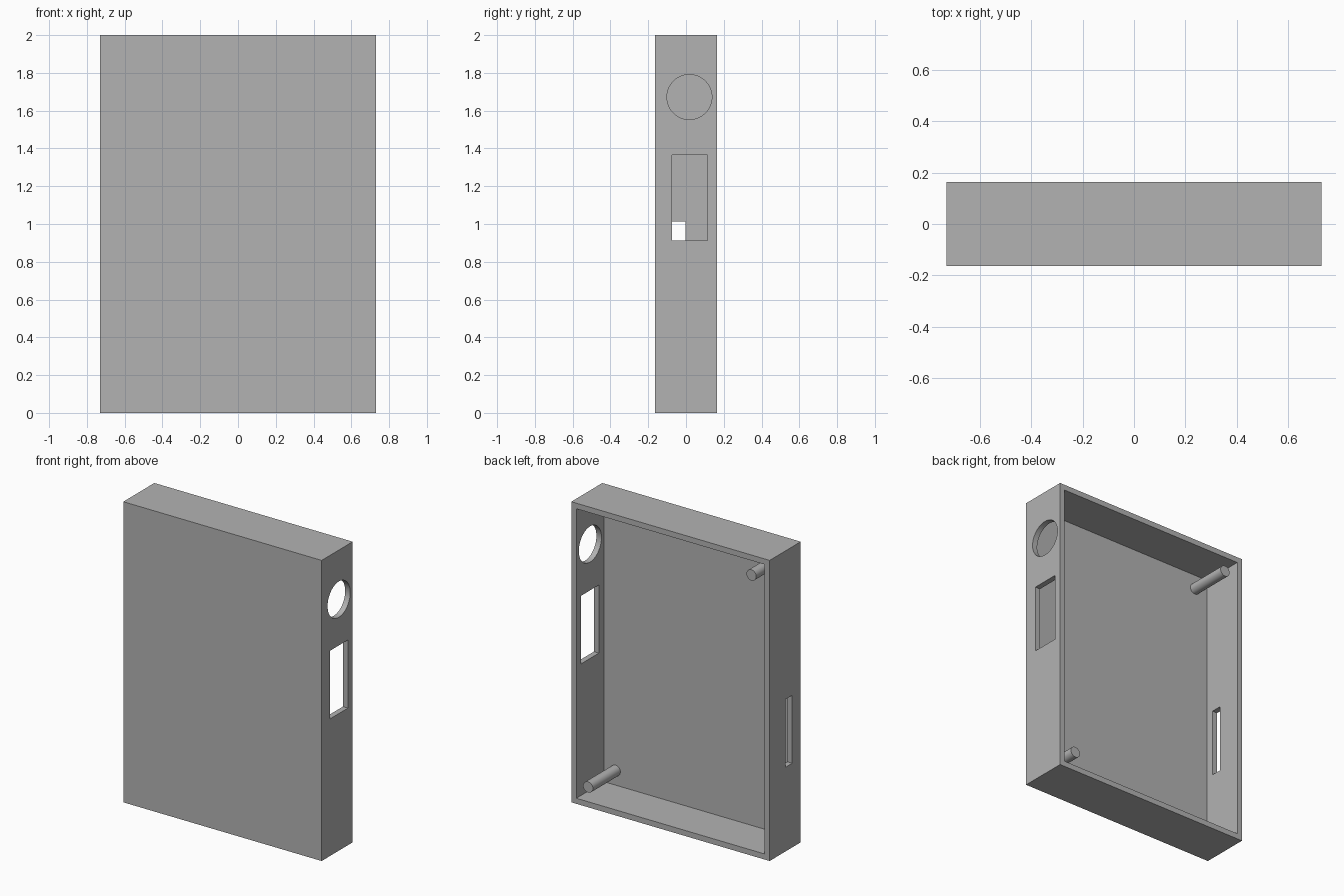
import bpy
from math import radians
from mathutils import Vector

default = bpy.data.objects.get("Cube")
if default:
    bpy.data.objects.remove(default, do_unlink=True)

W, D, H = 0.73, 0.163, 2.0     # half width, half depth, height
T = 0.037                      # wall thickness

grey = bpy.data.materials.new("plain grey")
grey.use_nodes = True
colour = (0.45, 0.45, 0.45, 1)
grey.diffuse_color = colour
grey.node_tree.nodes["Principled BSDF"].inputs["Base Color"].default_value = colour


def box(name, low, high):
    low, high = Vector(low), Vector(high)
    bpy.ops.mesh.primitive_cube_add(size=1, location=(low + high) / 2)
    ob = bpy.context.object
    ob.name = name
    ob.scale = high - low
    bpy.ops.object.transform_apply(location=False, rotation=False, scale=True)
    ob.data.materials.append(grey)
    return ob


def cylinder(name, radius, length, centre, rotation, sides):
    bpy.ops.mesh.primitive_cylinder_add(vertices=sides, radius=radius, depth=length,
                                        location=centre, rotation=rotation)
    ob = bpy.context.object
    ob.name = name
    ob.data.materials.append(grey)
    return ob


def cut(target, cutter):
    cutter.hide_render = True
    mod = target.modifiers.new("cut", 'BOOLEAN')
    mod.operation = 'DIFFERENCE'
    mod.solver = 'EXACT'
    mod.object = cutter
    bpy.context.view_layer.objects.active = target
    bpy.ops.object.modifier_apply(modifier=mod.name)
    bpy.data.objects.remove(cutter, do_unlink=True)


def smooth(ob):
    bpy.ops.object.select_all(action='DESELECT')
    ob.select_set(True)
    bpy.context.view_layer.objects.active = ob
    bpy.ops.object.shade_smooth_by_angle(angle=radians(30))


# Case: a tray open at the back
case = box("case", (-W, -D, 0), (W, D, H))
cut(case, box("cavity", (-W + T, -D + T, T), (W - T, D + 0.1, H - T)))

# Openings in the left wall: round hole and rectangular window
cut(case, cylinder("round_hole", 0.119, 0.2, (W, 0.018, 1.672), (0, radians(90), 0), 64))
cut(case, box("window", (W - 0.1, -0.074, 0.912), (W + 0.1, 0.113, 1.365)))

# Narrow slot in the right wall
cut(case, box("slot", (-W - 0.1, -0.074, 0.56), (-W + 0.1, -0.003, 1.012)))
smooth(case)

# Two posts in opposite corners, rising from the front panel to the rim
base = -D + T - 0.01
for name, x, z in (("lower_post", 0.607, 0.134), ("upper_post", -0.595, H - 0.134)):
    post = cylinder(name, 0.036, D - base, (x, (D + base) / 2, z), (radians(90), 0, 0), 32)
    smooth(post)
